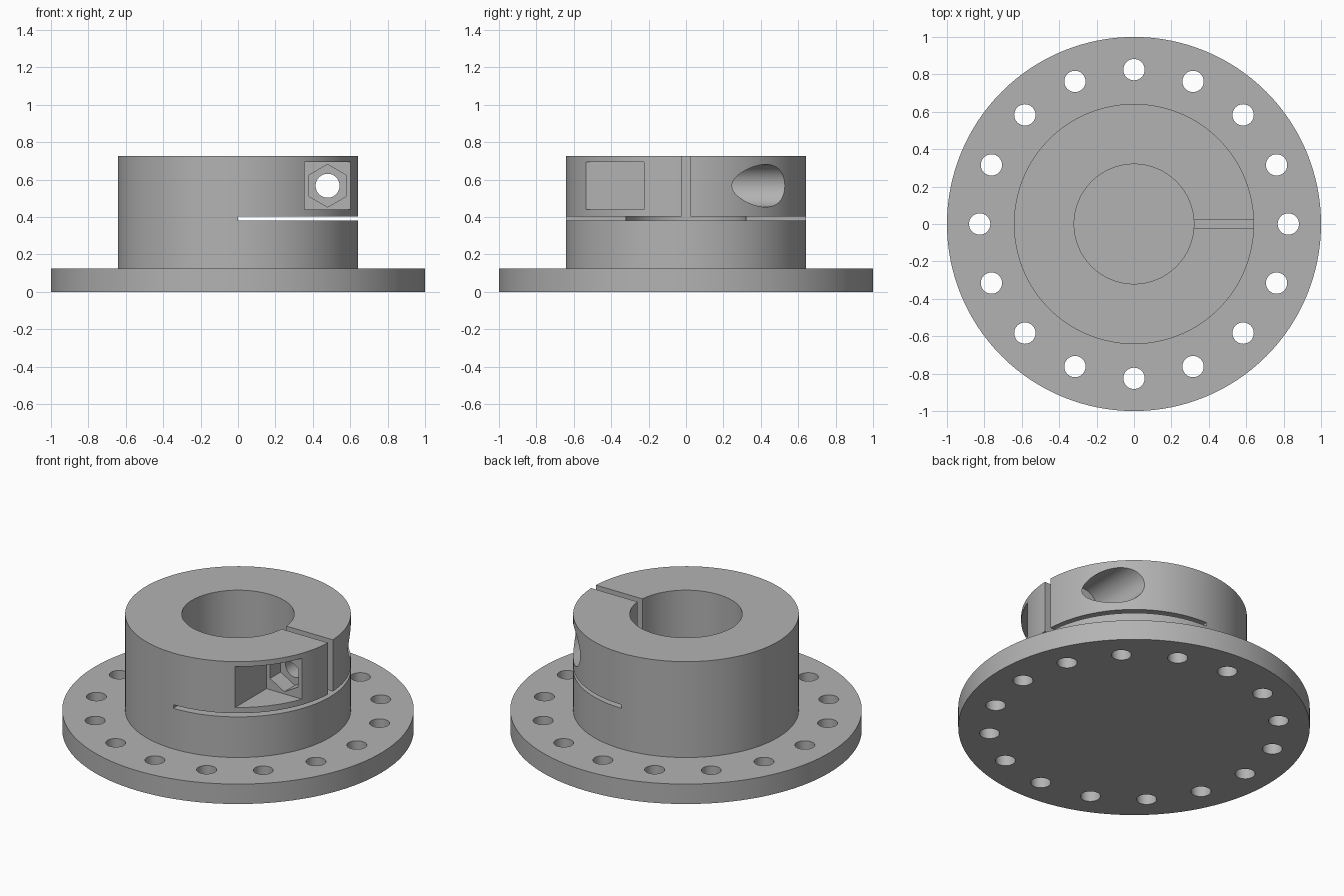
import bpy
import bmesh
from math import cos, sin, pi, radians
from mathutils import Matrix

cube = bpy.data.objects.get("Cube")
if cube:
    bpy.data.objects.remove(cube, do_unlink=True)

# Single material
grey = bpy.data.materials.new("machined grey")
grey.use_nodes = True
grey.diffuse_color = (0.45, 0.45, 0.45, 1)
grey.node_tree.nodes["Principled BSDF"].inputs["Base Color"].default_value = grey.diffuse_color


def make_object(name, bm):
    mesh = bpy.data.meshes.new(name)
    bm.to_mesh(mesh)
    bm.free()
    mesh.materials.append(grey)
    obj = bpy.data.objects.new(name, mesh)
    bpy.context.collection.objects.link(obj)
    return obj


def cylinder(name, radius, start, end, x=0, y=0, z=0, along="Z", sides=128):
    """Cylinder running from start to end along the Z or Y axis."""
    bm = bmesh.new()
    bmesh.ops.create_cone(bm, cap_ends=True, segments=sides, radius1=radius,
                          radius2=radius, depth=end - start)
    middle = (start + end) / 2
    if along == "Y":
        matrix = Matrix.Translation((x, middle, z)) @ Matrix.Rotation(pi / 2, 4, "X")
    else:
        matrix = Matrix.Translation((x, y, middle))
    bm.transform(matrix)
    return make_object(name, bm)


def box(name, low, high):
    """Box between two opposite corners."""
    bm = bmesh.new()
    bmesh.ops.create_cube(bm, size=1)
    centre = [(a + b) / 2 for a, b in zip(low, high)]
    size = [b - a for a, b in zip(low, high)]
    bm.transform(Matrix.Translation(centre) @ Matrix.Diagonal((*size, 1)))
    return make_object(name, bm)


def combine(target, tool, operation="DIFFERENCE"):
    """Apply a boolean and discard the tool."""
    tool.hide_render = True
    mod = target.modifiers.new(tool.name, "BOOLEAN")
    mod.operation = operation
    mod.solver = "EXACT"
    mod.object = tool
    bpy.context.view_layer.objects.active = target
    bpy.ops.object.modifier_apply(modifier=mod.name)
    bpy.data.objects.remove(tool, do_unlink=True)


# Flange with raised hub and blind bore
FLANGE_TOP, HUB_TOP = 0.125, 0.727
body = cylinder("flanged_clamp_hub", 1, 0, FLANGE_TOP)
combine(body, cylinder("hub", 0.642, 0.05, HUB_TOP), "UNION")
combine(body, cylinder("bore", 0.32, FLANGE_TOP, 1))

# Ring of mounting holes
HOLES, RING = 16, 0.825
for i in range(HOLES):
    a = 2 * pi * i / HOLES
    combine(body, cylinder("mounting_hole", 0.057, -0.1, 0.3,
                           x=RING * cos(a), y=RING * sin(a), sides=32))

# Clamp slots: half-width horizontal cut and vertical split
combine(body, box("horizontal_slot", (0, -0.8, 0.38), (0.8, 0.8, 0.403)))
combine(body, box("vertical_split", (0.1, -0.024, 0.39), (0.8, 0.024, 0.9)))

# Clamp bolt: access pocket, nut recess, head counterbore, shank hole
BOLT_X, BOLT_Z = 0.479, 0.567
bolt = dict(x=BOLT_X, z=BOLT_Z, along="Y")
combine(body, box("nut_pocket", (0.355, -0.8, 0.439), (0.602, -0.225, 0.695)))
combine(body, cylinder("nut_recess", 0.114, -0.4, -0.12, sides=6, **bolt))
combine(body, cylinder("head_counterbore", 0.114, 0.12, 0.8, sides=64, **bolt))
combine(body, cylinder("shank_hole", 0.064, -0.2, 0.2, sides=48, **bolt))

# Smooth round walls, sharp edges kept
bpy.ops.object.select_all(action="DESELECT")
body.select_set(True)
bpy.context.view_layer.objects.active = body
bpy.ops.object.shade_smooth_by_angle(angle=radians(25))
